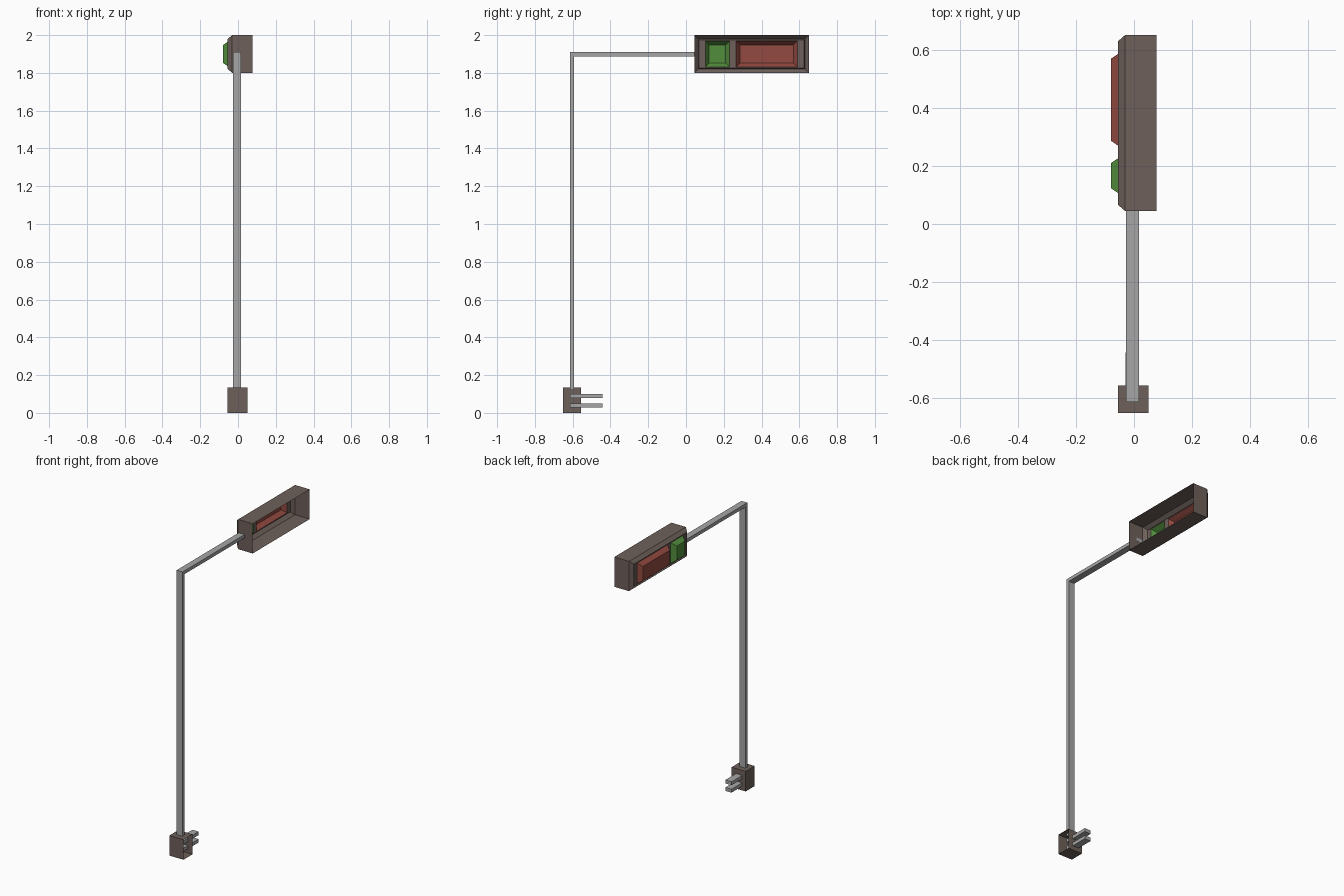
import bpy, bmesh

if "Cube" in bpy.data.objects:
    bpy.data.objects.remove(bpy.data.objects["Cube"])


def material(name, rgb):
    m = bpy.data.materials.new(name)
    m.diffuse_color = (*rgb, 1)
    m.use_nodes = True
    m.node_tree.nodes["Principled BSDF"].inputs["Base Color"].default_value = m.diffuse_color
    return m


brown = material("brown_housing", (0.155, 0.118, 0.104))
grey = material("grey_metal", (0.38, 0.38, 0.38))
red = material("red_lens", (0.29, 0.068, 0.053))
green = material("green_lens", (0.085, 0.27, 0.045))


def finish(name, bm, mat):
    me = bpy.data.meshes.new(name)
    bm.to_mesh(me)
    bm.free()
    me.materials.append(mat)
    ob = bpy.data.objects.new(name, me)
    bpy.context.collection.objects.link(ob)
    return ob


def ring(bm, x, y0, y1, z0, z1):
    # rectangle in the plane at x, ordered so that stepping to -x gives outward faces
    return [bm.verts.new((x, y, z)) for y, z in ((y0, z0), (y0, z1), (y1, z1), (y1, z0))]


def bridge(bm, a, b):
    for i in range(4):
        j = (i + 1) % 4
        bm.faces.new((a[i], b[i], b[j], a[j]))


def shell(name, sections, mat, cap=True):
    """Hollow shell, open towards +x, through successive rectangles."""
    bm = bmesh.new()
    rings = [ring(bm, *s) for s in sections]
    for a, b in zip(rings, rings[1:]):
        bridge(bm, a, b)
    if cap:
        bm.faces.new(rings[-1][::-1])
    return bm if not cap else finish(name, bm, mat)


def box(name, lo, hi, mat):
    bm = bmesh.new()
    a = ring(bm, hi[0], lo[1], hi[1], lo[2], hi[2])
    b = ring(bm, lo[0], lo[1], hi[1], lo[2], hi[2])
    bridge(bm, a, b)
    bm.faces.new(a)
    bm.faces.new(b[::-1])
    bmesh.ops.recalc_face_normals(bm, faces=bm.faces)
    return finish(name, bm, mat)


# signal head: open-backed housing, chamfered rim, slightly recessed panel
PX = -0.048
bm = shell("signal_head", [
    (0.078, 0.045, 0.65, 1.80, 2.0),
    (-0.031, 0.045, 0.65, 1.80, 2.0),
    (-0.055, 0.066, 0.629, 1.821, 1.979),
    (PX, 0.07, 0.625, 1.826, 1.974)], brown, cap=False)
# panel cells, leaving openings behind the two lenses
ys = [0.07, 0.102, 0.231, 0.265, 0.59, 0.625]
zs = [1.826, 1.831, 1.969, 1.974]
for i in range(5):
    for k in range(3):
        if k == 1 and i in (1, 3):
            continue
        bm.faces.new(ring(bm, PX, ys[i], ys[i + 1], zs[k], zs[k + 1])[::-1])
bmesh.ops.remove_doubles(bm, verts=bm.verts, dist=1e-5)
finish("signal_head", bm, brown)

# lenses: hollow raised frustums
for name, y0, y1, m in (("green_lens", ys[1], ys[2], green), ("red_lens", ys[3], ys[4], red)):
    shell(name, [(PX, y0, y1, zs[1], zs[2]),
                 (-0.079, y0 + 0.021, y1 - 0.021, zs[1] + 0.021, zs[2] - 0.021)], m)

# base box, open towards +x
shell("base_box", [(0.05, -0.65, -0.555, 0, 0.135),
                   (-0.055, -0.65, -0.555, 0, 0.135)], brown)

# pole, arm and the two mounting prongs
X0, X1 = -0.027, 0.017
box("pole", (X0, -0.613, 0.12), (X1, -0.592, 1.888), grey)
box("arm", (X0, -0.613, 1.888), (X1, 0.046, 1.911), grey)
for n, z in (("lower_prong", 0.028), ("upper_prong", 0.078)):
    box(n, (X0 - 0.002, -0.613, z), (X1, -0.442, z + 0.023), grey)
